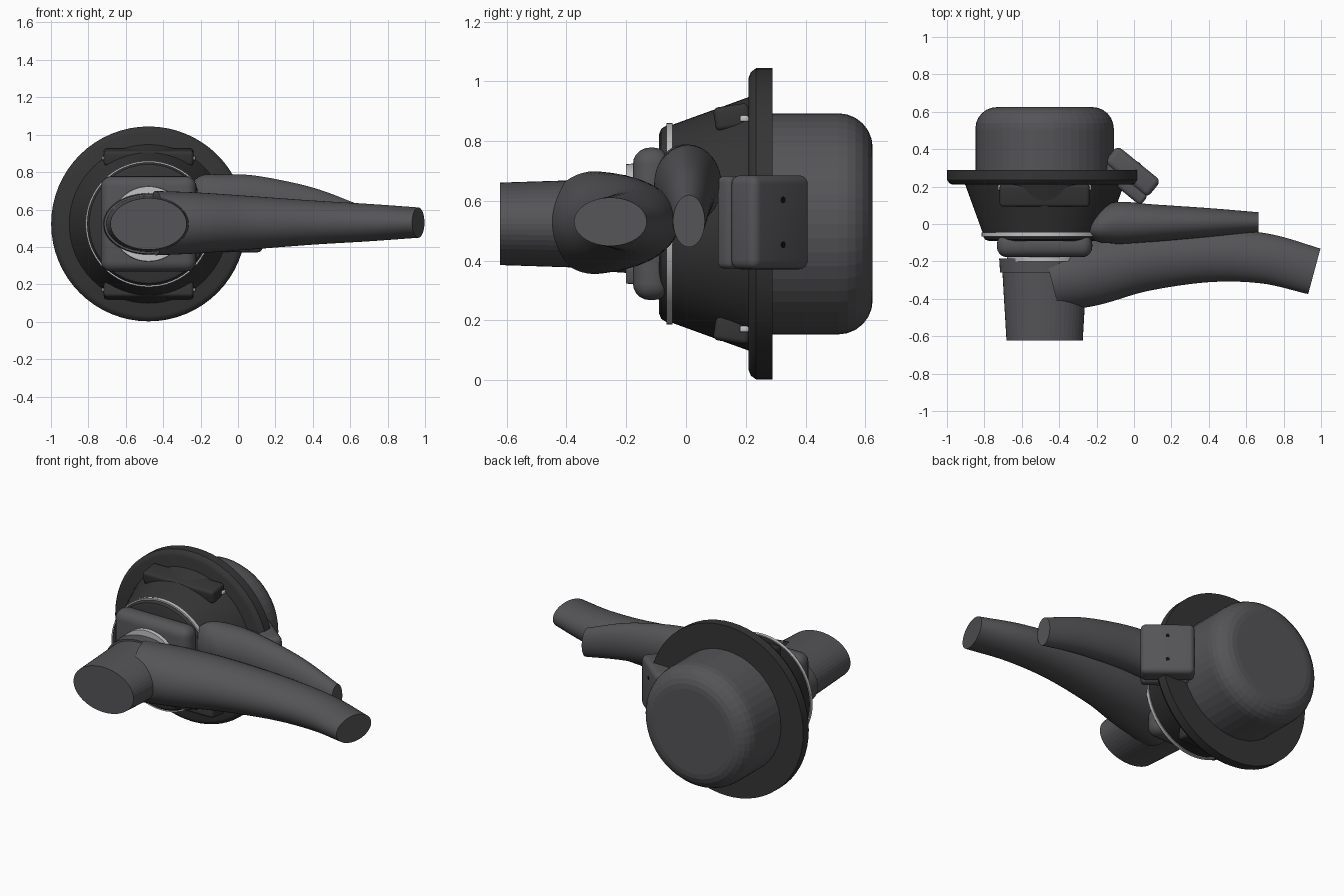
import bpy, bmesh, math
from mathutils import Vector, Matrix

cube = bpy.data.objects.get("Cube")
if cube:
    bpy.data.objects.remove(cube)

CX, CZ = -0.478, 0.523   # main axis of the head, running along y


def material(name, rgb):
    m = bpy.data.materials.new(name)
    m.use_nodes = True
    m.diffuse_color = (*rgb, 1)
    m.node_tree.nodes["Principled BSDF"].inputs["Base Color"].default_value = (*rgb, 1)
    return m


grey = material("grey plastic", (0.09, 0.088, 0.095))
dark = material("dark rubber", (0.035, 0.035, 0.035))
light = material("light metal", (0.55, 0.55, 0.55))
black = material("black hole", (0.005, 0.005, 0.005))


def finish(name, bm, mat, smooth=True):
    bmesh.ops.recalc_face_normals(bm, faces=bm.faces)
    me = bpy.data.meshes.new(name)
    bm.to_mesh(me)
    bm.free()
    me.materials.append(mat)
    ob = bpy.data.objects.new(name, me)
    bpy.context.collection.objects.link(ob)
    if smooth:
        bpy.ops.object.select_all(action="DESELECT")
        ob.select_set(True)
        bpy.context.view_layer.objects.active = ob
        bpy.ops.object.shade_smooth_by_angle(angle=math.radians(35))
    return ob


def loft(name, stations, mat, direction=None, sides=48, smooth=True):
    """Elliptical tube; stations are (x, y, z, half width, half height)."""
    bm = bmesh.new()
    rings = []
    last = len(stations) - 1
    for i, (x, y, z, w, h) in enumerate(stations):
        a, b = stations[max(i - 1, 0)], stations[min(i + 1, last)]
        t = direction or Vector((b[0] - a[0], b[1] - a[1], 0)).normalized()
        side = Vector((t.y, -t.x, 0))
        ring = []
        for k in range(sides):
            u = math.tau * k / sides
            ring.append(bm.verts.new(Vector((x, y, z)) + side * w * math.cos(u)
                                     + Vector((0, 0, h * math.sin(u)))))
        rings.append(ring)
    for r, s in zip(rings, rings[1:]):
        for k in range(sides):
            n = (k + 1) % sides
            bm.faces.new((r[k], r[n], s[n], s[k]))
    bm.faces.new(rings[0])
    bm.faces.new(rings[-1])
    return finish(name, bm, mat, smooth)


def turned(name, profile, mat, **kw):
    """Round part on the head axis; profile is (y, radius)."""
    return loft(name, [(CX, y, CZ, r, r) for y, r in profile], mat, Vector((0, 1, 0)), **kw)


def spline(points, steps=8):
    """Smooth curve through the stations."""
    p = [Vector(q) for q in points]
    p = [2 * p[0] - p[1]] + p + [2 * p[-1] - p[-2]]
    out = []
    for a, b, c, d in zip(p, p[1:], p[2:], p[3:]):
        for i in range(steps):
            t = i / steps
            out.append(0.5 * (2 * b + (c - a) * t + (2 * a - 5 * b + 4 * c - d) * t ** 2
                              + (3 * b - a - 3 * c + d) * t ** 3))
    return out + [p[-2]]


def box(name, centre, size, bevel, mat, matrix=Matrix()):
    bm = bmesh.new()
    bmesh.ops.create_cube(bm, size=1)
    bmesh.ops.scale(bm, vec=size, verts=bm.verts)
    bmesh.ops.bevel(bm, geom=bm.edges[:], offset=bevel, segments=5, profile=0.5, affect="EDGES")
    bmesh.ops.translate(bm, vec=centre, verts=bm.verts)
    bm.transform(matrix)
    return finish(name, bm, mat)


# Rear dome with a rounded shoulder
R = 0.115
shoulder = [(0.625 - R + R * math.sin(i * math.pi / 12), 0.37 - R + R * math.cos(i * math.pi / 12))
            for i in range(7)]
turned("rear_dome", [(0.25, 0.37)] + shoulder, grey, smooth=False)

# Flange, cone and front rings
turned("flange", [(0.21, 0.49), (0.217, 0.508), (0.235, 0.521), (0.29, 0.521)], dark, sides=64)
turned("cone_body", [(-0.05, 0.33), (0.22, 0.428)], dark, sides=64)
turned("trim_ring", [(-0.066, 0.337), (-0.046, 0.337)], light, sides=64)
turned("front_plate", [(-0.09, 0.30), (-0.083, 0.318), (-0.064, 0.33)], dark, sides=64)
turned("centre_hub", [(-0.2, 0.2), (-0.06, 0.21)], light)

# Rounded square bracket around the hub
box("front_bracket", (CX, -0.115, CZ), (0.51, 0.125, 0.51), 0.055, grey)

# Clips with hinge pins above and below the cone
for label, s in (("upper", 1), ("lower", -1)):
    tilt = Matrix.Translation((CX, 0.155, CZ + s * 0.357)) @ Matrix.Rotation(s * 0.15, 4, "X")
    box(label + "_clip", (0, 0, 0), (0.48, 0.12, 0.08), 0.018, dark, tilt)
    box(label + "_pin", (CX, 0.195, CZ + s * 0.352), (0.5, 0.03, 0.02), 0.006, light)

# Forward stub with its collar
loft("front_stub", [(CX, -0.622, CZ, 0.204, 0.138), (CX, -0.25, CZ, 0.226, 0.15)],
     grey, smooth=False)
loft("stub_collar", [(CX, -0.26, CZ, 0.238, 0.16), (CX, -0.185, CZ, 0.243, 0.165)], grey)

# Long curved handle
loft("main_handle", spline([(-0.44, -0.305, 0.527, 0.17, 0.172),
                            (-0.22, -0.25, 0.528, 0.185, 0.163),
                            (0.05, -0.195, 0.529, 0.165, 0.144),
                            (0.4, -0.167, 0.53, 0.144, 0.118),
                            (0.7, -0.185, 0.53, 0.134, 0.1),
                            (0.964, -0.253, 0.53, 0.126, 0.081)]), grey)

# Tapered lever behind the handle
loft("lever", spline([(-0.25, -0.04, 0.65, 0.045, 0.09),
                      (-0.19, -0.02, 0.655, 0.085, 0.128),
                      (-0.09, 0.005, 0.655, 0.112, 0.133),
                      (0.1, 0.005, 0.65, 0.1, 0.13),
                      (0.4, 0.008, 0.605, 0.077, 0.112),
                      (0.665, 0.01, 0.532, 0.053, 0.087)]), grey)

# Two-piece side box, turned outward, with two small holes
turn = Matrix.Translation((0.028, 0.325, 0.528)) @ Matrix.Rotation(math.radians(-39), 4, "Z")
box("side_box_outer", (0, -0.058, 0), (0.3, 0.116, 0.315), 0.03, grey, turn)
box("side_box_inner", (0, -0.14, 0), (0.295, 0.066, 0.31), 0.022, grey, turn)
for label, z in (("upper", 0.075), ("lower", -0.075)):
    bm = bmesh.new()
    bmesh.ops.create_cone(bm, cap_ends=True, segments=16, radius1=0.011, radius2=0.011, depth=0.004)
    bm.transform(turn @ Matrix.Translation((0, 0, z)) @ Matrix.Rotation(math.pi / 2, 4, "X"))
    finish(label + "_box_hole", bm, black)
